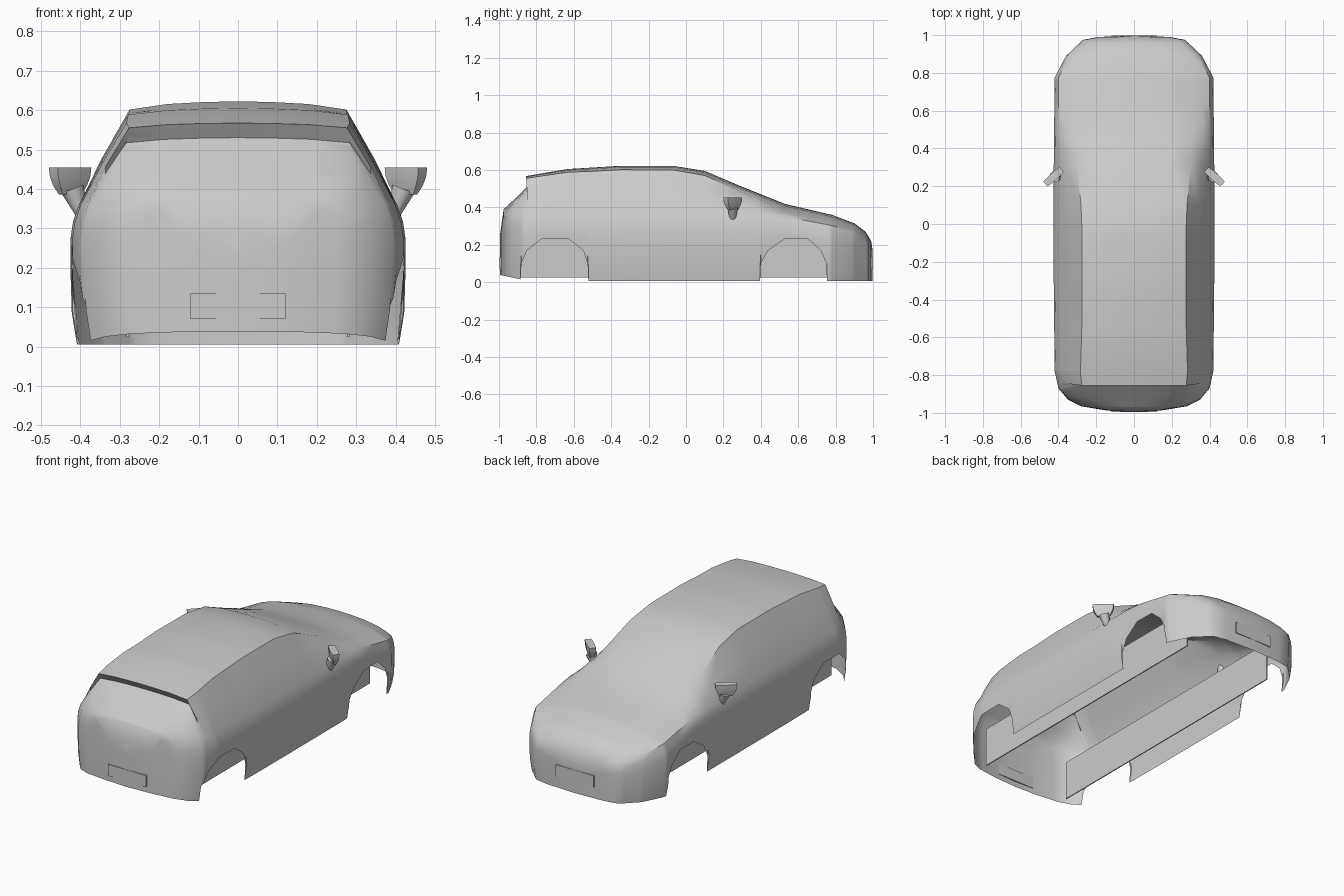
import bpy, bmesh, math
from mathutils import Vector, Matrix

if "Cube" in bpy.data.objects:
    bpy.data.objects.remove(bpy.data.objects["Cube"], do_unlink=True)

grey = bpy.data.materials.new("light_grey")
grey.use_nodes = True
grey.diffuse_color = (0.6, 0.6, 0.6, 1)
grey.node_tree.nodes["Principled BSDF"].inputs["Base Color"].default_value = grey.diffuse_color


def finish(name, bm, angle=None):
    """Turn a bmesh into a named object, smooth when an angle is given."""
    mesh = bpy.data.meshes.new(name)
    bm.to_mesh(mesh)
    bm.free()
    obj = bpy.data.objects.new(name, mesh)
    bpy.context.collection.objects.link(obj)
    mesh.materials.append(grey)
    if angle:
        bpy.ops.object.select_all(action="DESELECT")
        obj.select_set(True)
        bpy.context.view_layer.objects.active = obj
        bpy.ops.object.shade_smooth_by_angle(angle=math.radians(angle))
    return obj


def sample(curve, s, column=1):
    """Linear value of a curve at station s."""
    if s <= curve[0][0]:
        return curve[0][column]
    for a, b in zip(curve, curve[1:]):
        if s <= b[0]:
            t = (s - a[0]) / (b[0] - a[0])
            return a[column] + t * (b[column] - a[column])
    return curve[-1][column]


# Body curves along the length: half width, centre line, lower edge, roof rail
WIDTH = [(-.995, 0), (-.988, .14), (-.965, .28), (-.93, .35), (-.87, .4), (-.78, .42),
         (-.3, .425), (.3, .425), (.775, .42), (.89, .36), (.975, .27), (.99, .19), (.998, 0)]
CENTRE = [(-.995, -.995, .25), (-.975, -.975, .39), (-.93, -.91, .45), (-.86, -.83, .53),
          (-.84, -.855, .567), (-.78, -.78, .58), (-.63, -.63, .605), (-.35, -.35, .622),
          (-.07, -.07, .622), (.1, .1, .595), (.3, .3, .51), (.53, .53, .418),
          (.78, .78, .36), (.9, .9, .315), (.96, .96, .27), (.99, .99, .22), (.998, .998, .17)]
LOWER = [(-.99, .038), (-.884, .015), (-.88, .1), (-.85, .17), (-.77, .232), (-.63, .232),
         (-.55, .17), (-.526, .1), (-.522, .005), (.396, .005), (.4, .1), (.44, .17),
         (.53, .232), (.65, .232), (.72, .17), (.75, .1), (.754, .005)]
RAIL = [(-.97, .85, .02), (-.84, .68, .012), (-.5, .65, .02), (-.07, .645, .022),
        (.1, .66, .025), (.53, .76, .035), (.78, .75, .03), (.99, .75, .02)]


def half_section(s):
    """Points from the lower edge up to the centre line at one station."""
    w, low = sample(WIDTH, s), sample(LOWER, s)
    top_y, top = sample(CENTRE, s), sample(CENTRE, s, 2)
    rail_x, rail_z = w * sample(RAIL, s), top - sample(RAIL, s, 2)
    belt = min(.36, top * .84)
    shoulder = max(belt * .76, low + .01)
    tuck = .04 * max(0, 1 - low / .2)
    mid_y = (s + top_y) / 2
    return [
        (w * (1 - tuck), s, low),
        (w * (1 - tuck * .2), s, low + .3 * (shoulder - low)),
        (w, s, low + .7 * (shoulder - low)),
        (w, s, shoulder),
        (w * .985, s, (shoulder + belt) / 2),
        (w * .95, s, belt),
        ((w * .95 + rail_x) / 2 + .01 * w, mid_y, (belt + rail_z) / 2),
        (rail_x, top_y, rail_z),
        (rail_x * .65, top_y, top - (top - rail_z) * .32),
        (rail_x * .3, top_y, top - (top - rail_z) * .07),
        (0, top_y, top),
    ]


# Body shell, open underneath
bm = bmesh.new()
stations = sorted({p[0] for c in (WIDTH, CENTRE, LOWER, RAIL) for p in c})
rows = []
for s in stations:
    half = half_section(s)
    full = half + [(-x, y, z) for x, y, z in reversed(half[:-1])]
    rows.append([bm.verts.new(p) for p in full])
for a, b in zip(rows, rows[1:]):
    for i in range(len(a) - 1):
        bm.faces.new((a[i], a[i + 1], b[i + 1], b[i]))
bmesh.ops.remove_doubles(bm, verts=bm.verts, dist=.0001)
bmesh.ops.recalc_face_normals(bm, faces=bm.faces)
if max(bm.faces, key=lambda f: f.calc_center_median().z).normal.z < 0:
    bmesh.ops.reverse_faces(bm, faces=bm.faces)
finish("body_shell", bm, 40)


def box(name, centre, size):
    bm = bmesh.new()
    bmesh.ops.create_cube(bm, size=1, matrix=Matrix.Translation(centre) @ Matrix.Diagonal((*size, 1)))
    return finish(name, bm)


# Number plates
box("rear_plate", (0, -.9915, .1025), (.24, .009, .065))
box("front_plate", (0, .9945, .1025), (.24, .009, .065))


def mirror_shell(name, side):
    """Wing mirror housing with a flat top and a narrowed underside."""
    bm = bmesh.new()
    bmesh.ops.create_cube(bm, size=1)
    bmesh.ops.subdivide_edges(bm, edges=bm.edges, cuts=2, use_grid_fill=True)
    for v in bm.verts:
        depth = .5 - v.co.z
        v.co.x *= 1 - .45 * depth ** 2
        v.co.y *= (1 - .6 * depth ** 2) * (1 - .5 * abs(v.co.x))
    turn = Matrix.Rotation(math.radians(-42), 4, "Z")
    place = Matrix.Translation((.426, .25, .42)) @ turn @ Matrix.Diagonal((.115, .045, .068, 1))
    bmesh.ops.transform(bm, matrix=Matrix.Diagonal((side, 1, 1, 1)) @ place, verts=bm.verts)
    bmesh.ops.recalc_face_normals(bm, faces=bm.faces)
    finish(name, bm, 50)


def mirror_stem(name, side):
    """Tapered arm from the door up to the mirror."""
    start, end = Vector((side * .395, .25, .335)), Vector((side * .42, .25, .4))
    bm = bmesh.new()
    turn = (end - start).to_track_quat("Z", "Y").to_matrix().to_4x4()
    bmesh.ops.create_cone(bm, cap_ends=True, segments=10, radius1=.016, radius2=.03,
                          depth=(end - start).length,
                          matrix=Matrix.Translation((start + end) / 2) @ turn)
    finish(name, bm, 50)


# Paired parts: mirrors and inner wheel-bay walls
for label, side in (("left", 1), ("right", -1)):
    mirror_shell(label + "_mirror", side)
    mirror_stem(label + "_mirror_stem", side)
    box(label + "_inner_wall", (side * .28, -.06, .137), (.006, 1.68, .225))
